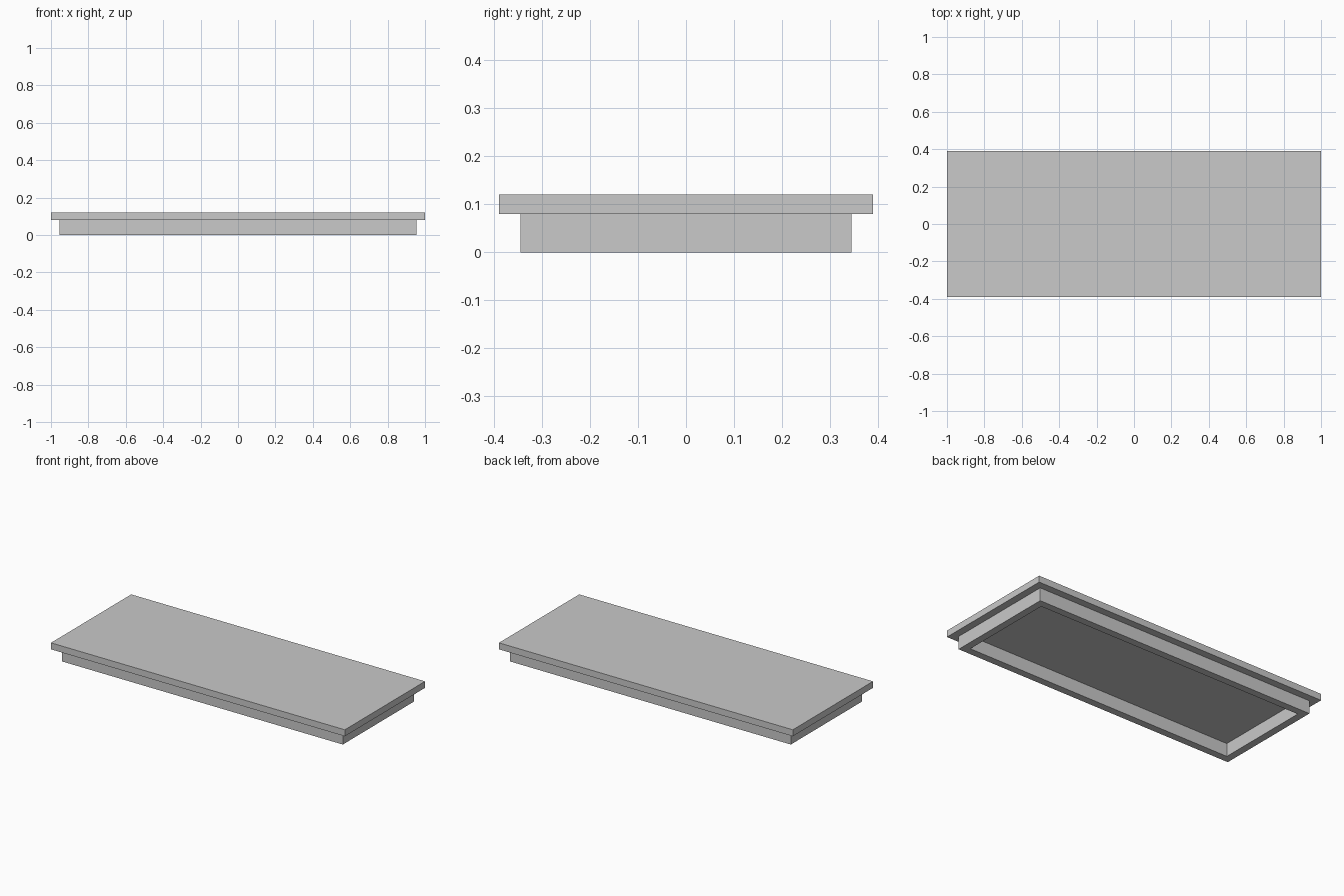
import bpy
import bmesh
from mathutils import Matrix, Vector

cube = bpy.data.objects.get("Cube")
if cube:
    bpy.data.objects.remove(cube, do_unlink=True)

# Single plain grey material
grey = bpy.data.materials.new("plain_grey")
grey.use_nodes = True
colour = (0.585, 0.585, 0.585, 1.0)
grey.diffuse_color = colour
grey.node_tree.nodes["Principled BSDF"].inputs["Base Color"].default_value = colour

OVERHANG = 0.045
WALL = 0.045
LENGTH, DEPTH = 2.0, 0.78
RIM_TOP, LID_TOP = 0.08, 0.12


def slab(name, length, depth, bottom, top, wall=None):
    """Rectangular slab, or an open frame when a wall thickness is given."""
    bm = bmesh.new()
    bmesh.ops.create_grid(bm, x_segments=1, y_segments=1, size=0.5,
                          matrix=Matrix.Diagonal((length, depth, 1, 1)))
    if wall:
        centre = bm.faces[:]
        bmesh.ops.inset_region(bm, faces=centre, thickness=wall,
                               use_boundary=True, use_even_offset=True)
        bmesh.ops.delete(bm, geom=centre, context="FACES")
    bmesh.ops.translate(bm, verts=bm.verts, vec=Vector((0, 0, bottom)))
    raised = bmesh.ops.extrude_face_region(bm, geom=bm.faces[:], use_keep_orig=True)
    verts = [v for v in raised["geom"] if isinstance(v, bmesh.types.BMVert)]
    bmesh.ops.translate(bm, verts=verts, vec=Vector((0, 0, top - bottom)))
    bmesh.ops.recalc_face_normals(bm, faces=bm.faces)
    mesh = bpy.data.meshes.new(name)
    bm.to_mesh(mesh)
    bm.free()
    mesh.materials.append(grey)
    obj = bpy.data.objects.new(name, mesh)
    bpy.context.collection.objects.link(obj)


# Flat lid plate and the hollow locating rim beneath it
slab("lid_plate", LENGTH, DEPTH, RIM_TOP, LID_TOP)
slab("locating_rim", LENGTH - 2 * OVERHANG, DEPTH - 2 * OVERHANG, 0, RIM_TOP, WALL)
